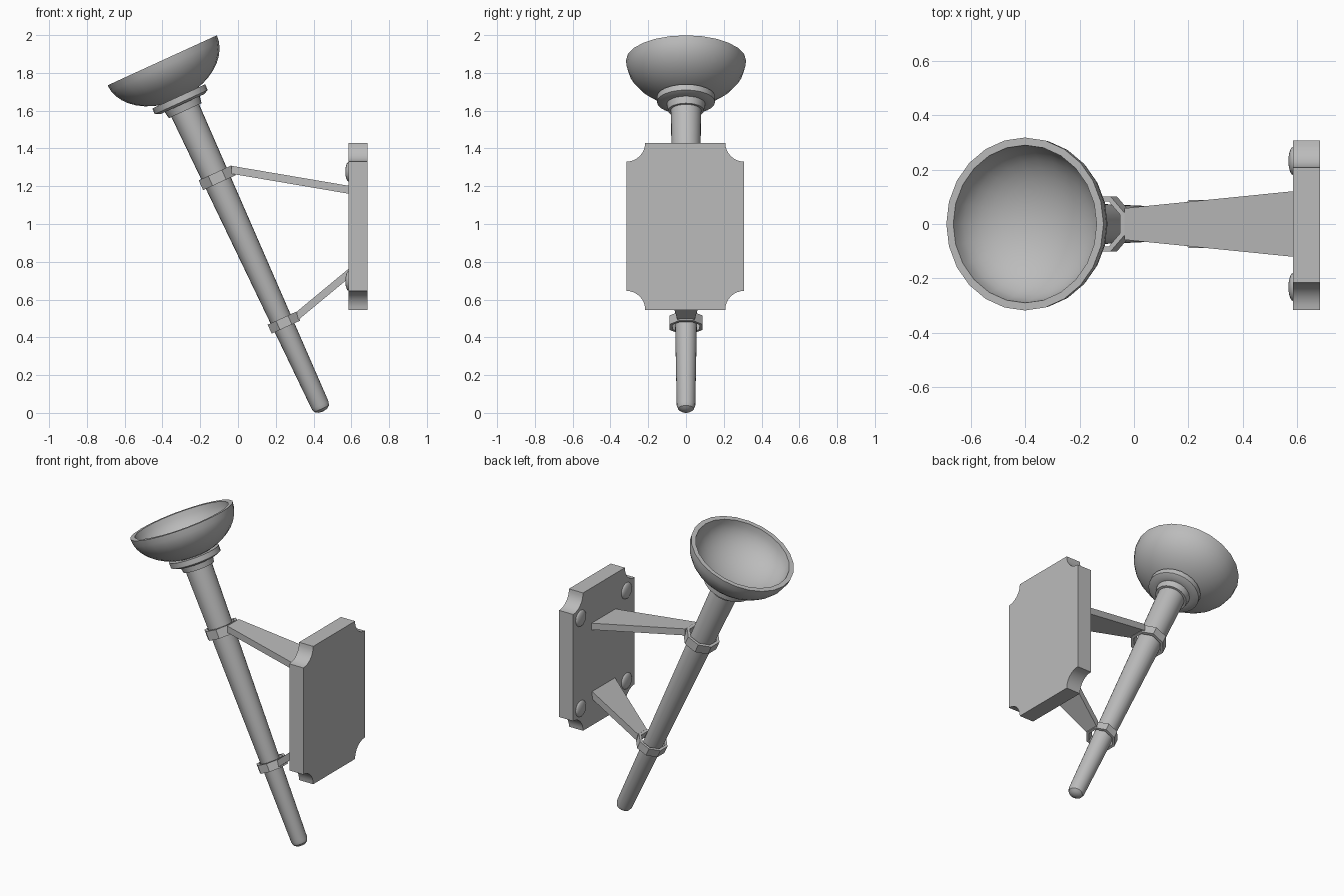
import bpy
import bmesh
from math import sin, cos, pi, radians, sqrt
from mathutils import Matrix, Vector

old = bpy.data.objects.get("Cube")
if old:
    bpy.data.objects.remove(old)

metal = bpy.data.materials.new("grey metal")
metal.use_nodes = True
GREY = (0.5, 0.5, 0.5, 1)
metal.diffuse_color = GREY
metal.node_tree.nodes["Principled BSDF"].inputs["Base Color"].default_value = GREY

# The leaning torch axis: local z runs from the tip to the bowl
TILT = Matrix.Translation((0.45, 0, 0.007)) @ Matrix.Rotation(radians(-24.6), 4, 'Y')


def finish(name, bm, matrix=Matrix(), smooth=None):
    bmesh.ops.recalc_face_normals(bm, faces=bm.faces)
    mesh = bpy.data.meshes.new(name)
    bm.to_mesh(mesh)
    bm.free()
    mesh.materials.append(metal)
    obj = bpy.data.objects.new(name, mesh)
    bpy.context.collection.objects.link(obj)
    obj.matrix_world = matrix
    if smooth:
        bpy.ops.object.select_all(action='DESELECT')
        obj.select_set(True)
        bpy.context.view_layer.objects.active = obj
        bpy.ops.object.shade_smooth_by_angle(angle=radians(smooth))
    return obj


def lathe(name, profile, matrix, sides=24, smooth=35):
    """Turn (radius, height) points around local z."""
    bm = bmesh.new()
    verts = [bm.verts.new((r, 0, h)) for r, h in profile]
    edges = [bm.edges.new(pair) for pair in zip(verts, verts[1:])]
    bmesh.ops.spin(bm, geom=verts + edges, axis=(0, 0, 1), cent=(0, 0, 0),
                   angle=2 * pi, steps=sides, use_merge=True)
    bmesh.ops.remove_doubles(bm, verts=bm.verts, dist=0.0001)
    return finish(name, bm, matrix, smooth)


def extrude_outline(name, points, direction):
    bm = bmesh.new()
    face = bm.faces.new([bm.verts.new(p) for p in points])
    new = bmesh.ops.extrude_face_region(bm, geom=[face])["geom"]
    bmesh.ops.translate(bm, vec=direction,
                        verts=[g for g in new if isinstance(g, bmesh.types.BMVert)])
    return bm


# Tapered shaft with a rounded tip
lathe("shaft", [(0, 0), (0.025, 0.004), (0.042, 0.016), (0.049, 0.036),
                (0.081, 1.76), (0, 1.76)], TILT)

# Stepped collar under the bowl
lathe("collar", [(0, 1.752), (0.095, 1.752), (0.102, 1.79), (0.128, 1.79),
                 (0.154, 1.802), (0.154, 1.835), (0, 1.835)], TILT)

# Hollow bowl: outer curve, flat rim, inner curve
RIM = 2.045
arc = [i * pi / 20 for i in range(11)]
outer = [(0.318 * sin(a), RIM - 0.225 * cos(a)) for a in arc]
inner = [(0.29 * sin(a), RIM - 0.198 * cos(a)) for a in reversed(arc)]
lathe("bowl", outer + inner, TILT)


# Octagonal clamp rings around the shaft
def clamp(name, height, thick, apothem, offset):
    bm = bmesh.new()
    loops = []
    for scale, z in ((1, 0), (1, thick), (0.82, thick), (0.82, 0)):
        rad = apothem * scale / cos(pi / 8)
        loops.append([bm.verts.new((rad * cos(a) + offset, rad * sin(a) * 1.06, height + z))
                      for a in [pi / 8 + k * pi / 4 for k in range(8)]])
    for a, b in zip(loops, loops[1:] + loops[:1]):
        for k in range(8):
            j = (k + 1) % 8
            bm.faces.new((a[k], a[j], b[j], b[k]))
    finish(name, bm, TILT)


clamp("upper_clamp", 1.33, 0.057, 0.095, 0.006)
clamp("lower_clamp", 0.488, 0.052, 0.083, 0.008)


# Flat arms that widen toward the wall plate
def arm(name, start, end, half_start, half_end, drop):
    (x0, z0), (x1, z1) = start, end
    outline = [(x0, -half_start, z0), (x1, -half_end, z1),
               (x1, half_end, z1), (x0, half_start, z0)]
    finish(name, extrude_outline(name, outline, Vector(drop)))


arm("upper_arm", (-0.035, 1.308), (0.6, 1.2), 0.058, 0.122, (0, 0, -0.042))
arm("lower_arm", (0.31, 0.535), (0.6, 0.775), 0.045, 0.12, (0.01, 0, -0.042))

# Wall plate with scooped corners
HALF_W, HALF_H, SCOOP = 0.312, 0.442, 0.1
MID = Vector((0.585, -0.004, 0.988))
outline = []
for sy, sz, first in ((1, 1, -pi / 2), (-1, 1, 0), (-1, -1, pi / 2), (1, -1, pi)):
    for k in range(9):
        a = first - k * pi / 16
        outline.append(MID + Vector((0, sy * HALF_W + SCOOP * cos(a),
                                     sz * HALF_H + SCOOP * sin(a))))
plate = finish("wall_plate", extrude_outline("wall_plate", outline, Vector((0.1, 0, 0))),
               smooth=30)

# Domed rivets on the inner face of the plate
dome = [(0.052 * cos(a), 0.018 * sin(a)) for a in [k * pi / 10 for k in range(6)]]
for side, y in (("left", -0.232), ("right", 0.232)):
    for level, z in (("upper", 1.277), ("lower", 0.698)):
        place = Matrix.Translation((0.586, y, z)) @ Matrix.Rotation(-pi / 2, 4, 'Y')
        lathe(f"{level}_{side}_rivet", dome, place, sides=16, smooth=60)
